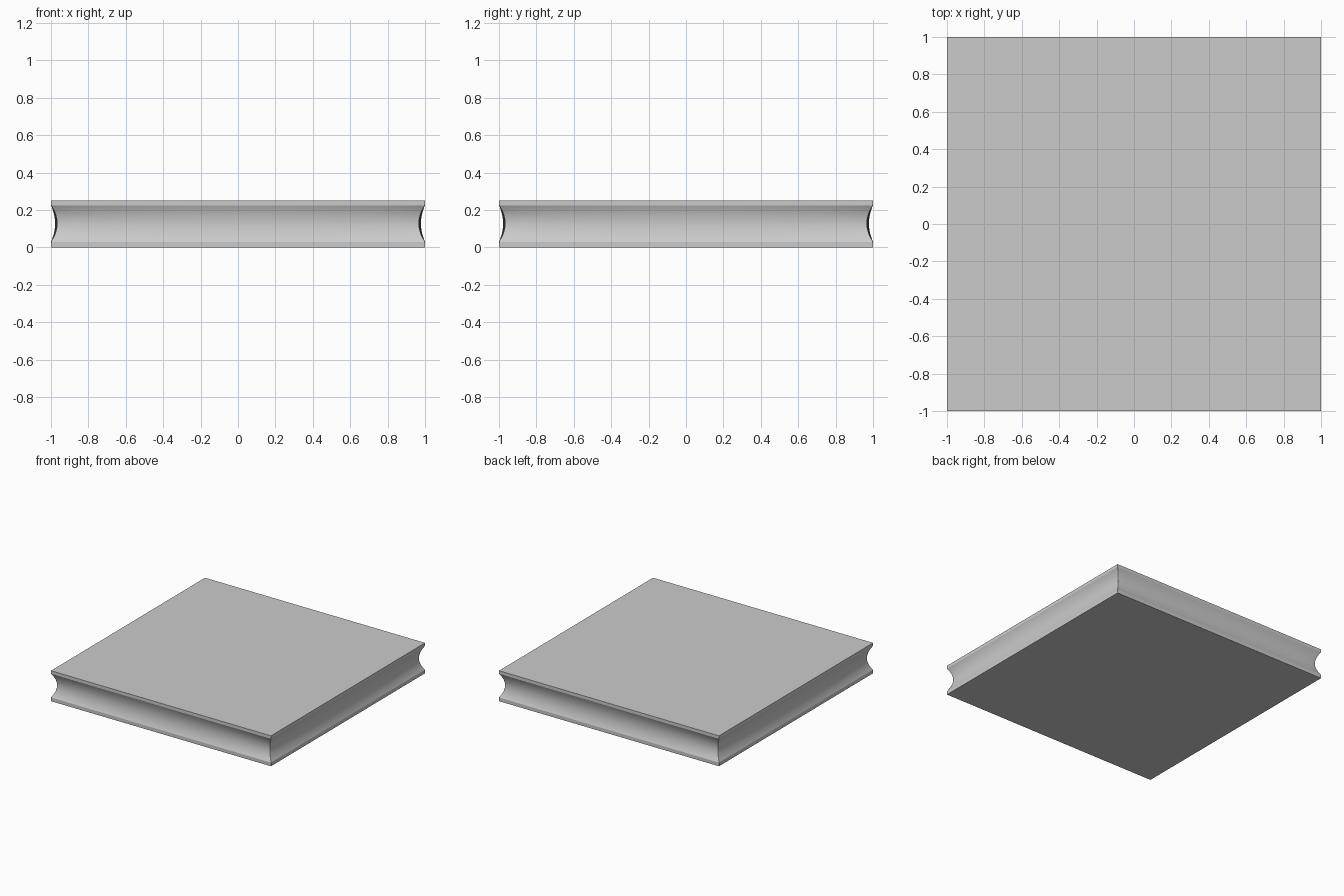
import bpy, bmesh, math

if "Cube" in bpy.data.objects:
    bpy.data.objects.remove(bpy.data.objects["Cube"])

N = 32                      # segments per side
GROOVE_LO, GROOVE_HI, TOP = 0.03, 0.225, 0.25
STEPS = 14                  # segments across the groove


def ring(bm, z, strength):
    """Square ring pushed inward by the groove, a little deeper at the corners."""
    corner = 1 - 0.033 * strength
    verts = []
    for side in range(4):
        a = side * math.pi / 2
        for i in range(N):
            u = math.sin((i / N - 0.5) * math.pi)   # denser near corners
            r = 1 - (0.022 + 0.007 * u ** 2 + 0.004 * u ** 12) * strength
            x, y = r, u * corner
            verts.append(bm.verts.new((x * math.cos(a) - y * math.sin(a),
                                       x * math.sin(a) + y * math.cos(a), z)))
    return verts


# Side profile: flat rim, concave groove, flat rim
profile = [(0, 0)]
for i in range(STEPS + 1):
    t = -math.cos(math.pi * i / STEPS)
    z = (GROOVE_LO + GROOVE_HI) / 2 + t * (GROOVE_HI - GROOVE_LO) / 2
    profile.append((z, 1 - t * t))
profile.append((TOP, 0))

bm = bmesh.new()
rings = [ring(bm, z, s) for z, s in profile]
bm.faces.new(rings[0][::-1])
bm.faces.new(rings[-1])
for k in range(len(rings) - 1):
    lo, hi = rings[k], rings[k + 1]
    for i in range(4 * N):
        j = (i + 1) % (4 * N)
        f = bm.faces.new((lo[i], lo[j], hi[j], hi[i]))
        f.smooth = 0 < k < len(rings) - 2

# Keep the rim borders crisp
bm.edges.ensure_lookup_table()
for r in (rings[1], rings[-2]):
    for i in range(4 * N):
        bm.edges.get((r[i], r[(i + 1) % (4 * N)])).smooth = False
bmesh.ops.recalc_face_normals(bm, faces=bm.faces)

mesh = bpy.data.meshes.new("grooved_slab")
bm.to_mesh(mesh)
bm.free()
slab = bpy.data.objects.new("grooved_slab", mesh)
bpy.context.collection.objects.link(slab)
